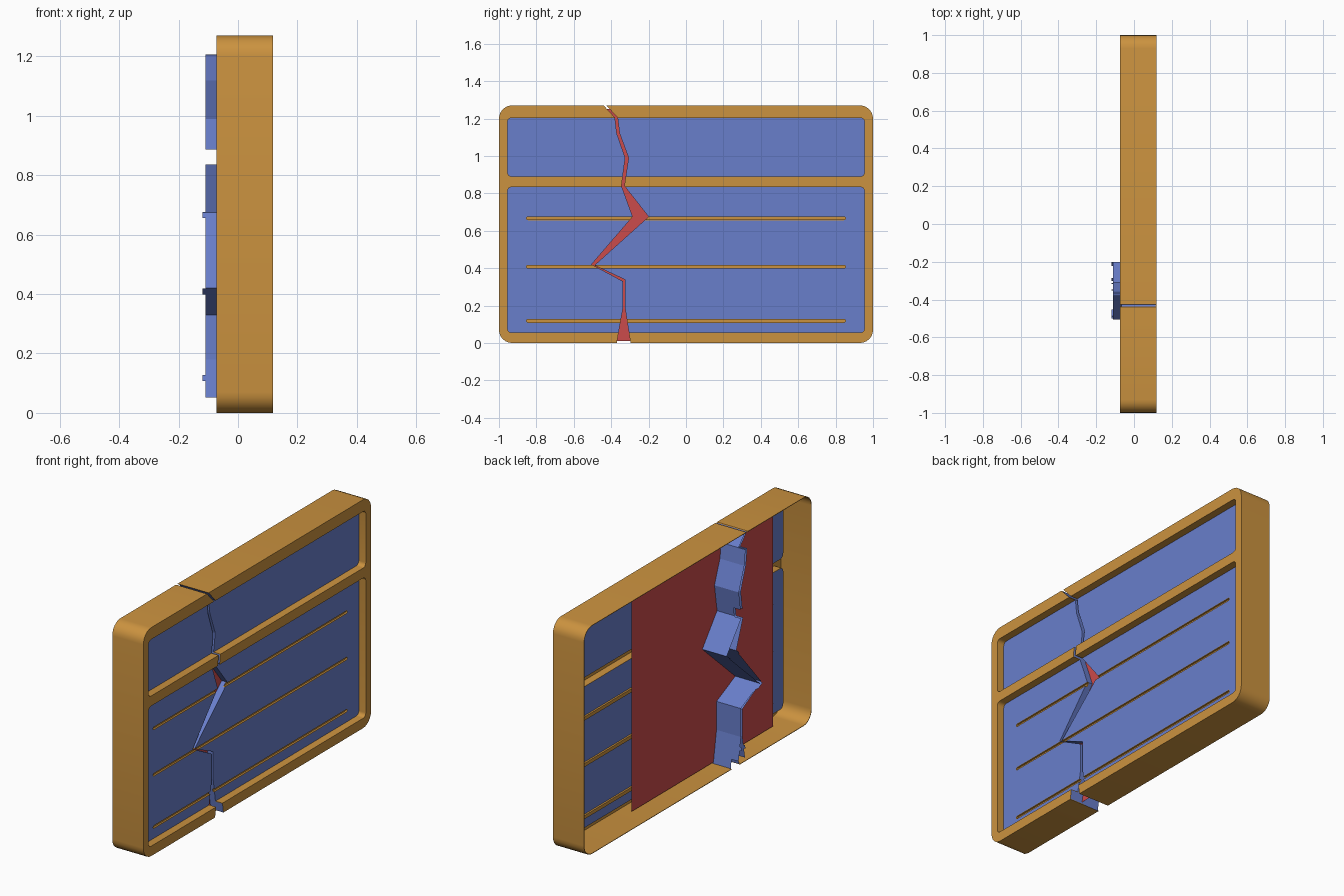
import bpy, bmesh, math

if "Cube" in bpy.data.objects:
    bpy.data.objects.remove(bpy.data.objects["Cube"])

FRONT, BACK, PANEL, SLOT = 0.118, -0.073, 0.075, 0.065   # depths along x
T = 0.003                                                # sheet thickness
DEPTH = 0.185                                            # how far the crack sides run back


def material(name, rgb):
    m = bpy.data.materials.new(name)
    m.diffuse_color = (*rgb, 1)
    m.use_nodes = True
    m.node_tree.nodes["Principled BSDF"].inputs["Base Color"].default_value = m.diffuse_color
    return m


ORANGE = material("orange", (0.60, 0.29, 0.05))
BLUE = material("blue", (0.14, 0.21, 0.60))
RED = material("red", (0.60, 0.07, 0.07))


def rounded(y0, y1, z0, z1, r, n=6):
    pts = []
    for cy, cz, a in ((y1 - r, z1 - r, 0), (y0 + r, z1 - r, 90),
                      (y0 + r, z0 + r, 180), (y1 - r, z0 + r, 270)):
        for i in range(n + 1):
            t = math.radians(a + 90 * i / n)
            pts.append((cy + r * math.cos(t), cz + r * math.sin(t)))
    return pts


def add(name, bm, mat):
    me = bpy.data.meshes.new(name)
    bm.to_mesh(me)
    bm.free()
    ob = bpy.data.objects.new(name, me)
    bpy.context.collection.objects.link(ob)
    me.materials.append(mat)
    return ob


def prism(name, loops, x0, x1, mat, cut=True):
    """Outline (first loop) with holes (other loops), extruded along x."""
    bm = bmesh.new()
    edges = []
    for loop in loops:
        vs = [bm.verts.new((x0, y, z)) for y, z in loop]
        edges += [bm.edges.new((vs[i - 1], vs[i])) for i in range(len(vs))]
    bmesh.ops.triangle_fill(bm, edges=edges, use_beauty=True)
    ext = bmesh.ops.extrude_face_region(bm, geom=bm.faces[:], use_keep_orig=True)
    for v in ext["geom"]:
        if isinstance(v, bmesh.types.BMVert):
            v.co.x = x1
    bmesh.ops.recalc_face_normals(bm, faces=bm.faces)
    ob = add(name, bm, mat)
    if cut:
        mod = ob.modifiers.new("crack", 'BOOLEAN')
        mod.operation = 'DIFFERENCE'
        mod.solver = 'EXACT'
        mod.object = cutter
    bpy.ops.object.select_all(action='DESELECT')
    ob.select_set(True)
    bpy.context.view_layer.objects.active = ob
    if cut:
        bpy.ops.object.modifier_apply(modifier="crack")
        bpy.ops.object.shade_smooth_by_angle(angle=math.radians(30))
    return ob


def ring(name, box, r, x0, x1, mat):
    y0, y1, z0, z1 = box
    inner = rounded(y0 + T, y1 - T, z0 + T, z1 - T, r - T)
    return prism(name, [rounded(*box, r), inner], x0, x1, mat)


# crack outline: both sides as (y, z), from top to bottom
left = [(-.45, 1.28), (-.38, 1.205), (-.37, 1.12), (-.325, .99), (-.345, .84),
        (-.285, .675), (-.505, .42), (-.338, .33), (-.338, .18), (-.372, -.01)]
right = [(-.435, 1.28), (-.366, 1.205), (-.355, 1.12), (-.307, .99), (-.33, .84),
         (-.20, .675), (-.49, .415), (-.325, .338), (-.325, .18), (-.295, -.01)]
cutter = prism("crack_cutter", [left + right[::-1]], -0.3, 0.3, RED, cut=False)
cutter.hide_render = True

# frame: outer wall, front rim with two openings, opening walls
outer = (-1, 1, 0, 1.27)
lower, upper = (-.957, .957, .052, .837), (-.957, .957, .887, 1.207)
ring("frame_outer_wall", outer, .07, BACK, FRONT, ORANGE)
prism("frame_front_rim", [rounded(*outer, .07), rounded(*lower, .025),
                          rounded(*upper, .025)], FRONT - T, FRONT, ORANGE)
ring("lower_opening_wall", lower, .025, PANEL - T, FRONT, ORANGE)
ring("upper_opening_wall", upper, .025, PANEL - T, FRONT, ORANGE)

# recessed panels, the lower one with three shallow slots
slots = [(-.855, .855, z - .01, z + .01) for z in (.118, .408, .666)]
prism("upper_panel", [rounded(*upper, .025)], PANEL - T, PANEL, BLUE)
prism("lower_panel", [rounded(*lower, .025)] + [rounded(*s, .0095, 4) for s in slots],
      PANEL - T, PANEL, BLUE)
for i, s in enumerate(slots):
    ring(f"slot_wall_{i}", s, .0095, SLOT, PANEL, ORANGE)
    prism(f"slot_floor_{i}", [rounded(*s, .0095, 4)], SLOT - T, SLOT, ORANGE)

# crack sides: strips running back by a constant depth from the front relief
zones = [(0, .052, FRONT), (.052, .108, PANEL), (.108, .128, SLOT), (.128, .398, PANEL),
         (.398, .418, SLOT), (.418, .656, PANEL), (.656, .676, SLOT), (.676, .837, PANEL),
         (.837, .887, FRONT), (.887, 1.207, PANEL), (1.207, 1.27, FRONT)]


def crack_side(name, line):
    bm = bmesh.new()
    for (ya, za), (yb, zb) in zip(line, line[1:]):
        for z0, z1, x in zones:
            lo, hi = max(z0, zb), min(z1, za)
            if hi - lo < 1e-5:
                continue
            y = [ya + (yb - ya) * (za - z) / (za - zb) for z in (lo, hi)]
            bm.faces.new([bm.verts.new(p) for p in (
                (x, y[0], lo), (x, y[1], hi), (x - DEPTH, y[1], hi), (x - DEPTH, y[0], lo))])
    bmesh.ops.remove_doubles(bm, verts=bm.verts, dist=1e-5)
    add(name, bm, BLUE)


crack_side("crack_side_left", left)
crack_side("crack_side_right", right)

# red sheet seen through the crack
bm = bmesh.new()
bm.faces.new([bm.verts.new((0.04, y, z)) for y, z in
              ((-.82, .01), (.42, .01), (.42, 1.25), (-.82, 1.25))])
add("backing_sheet", bm, RED)

bpy.data.objects.remove(cutter)
